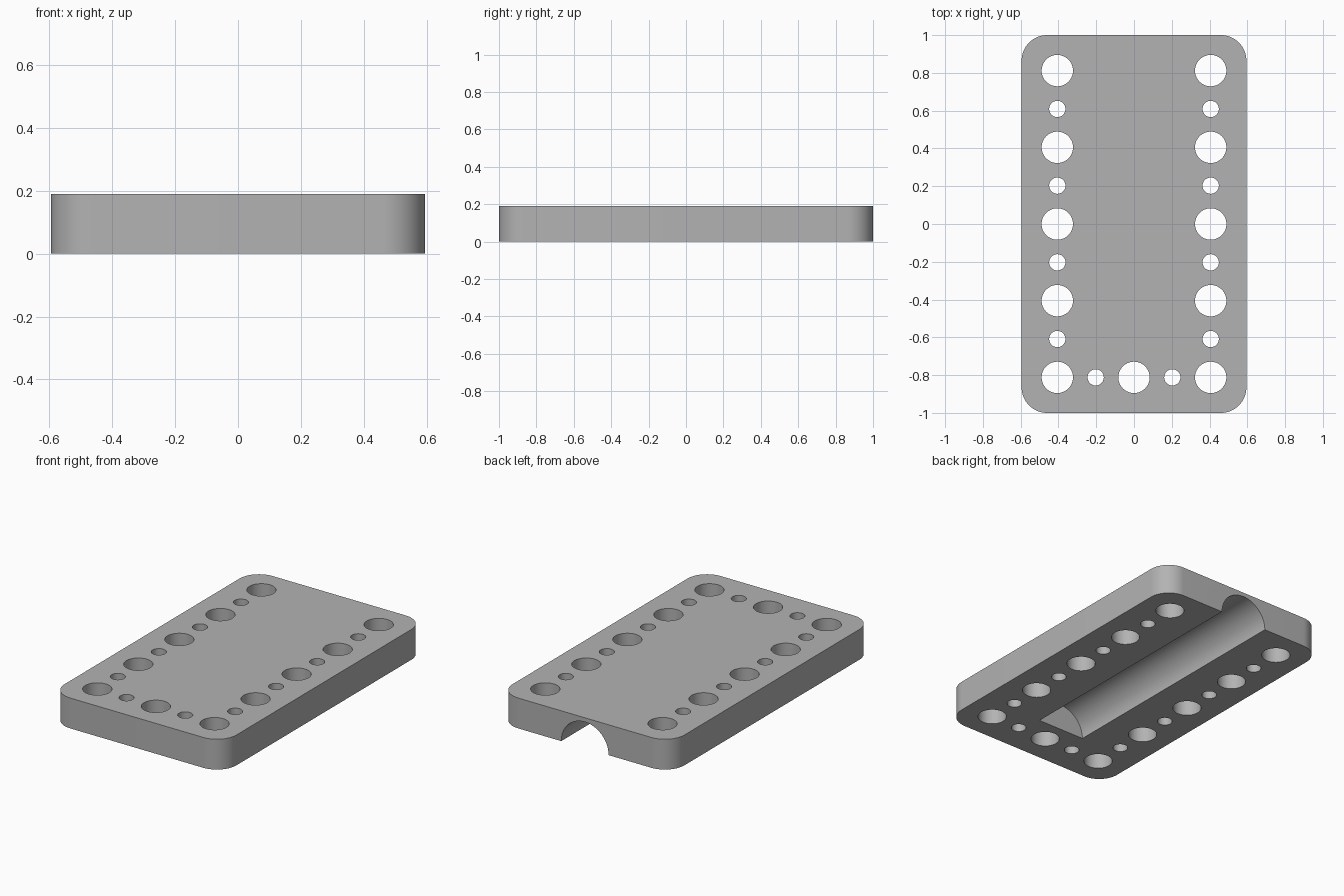
import bpy, bmesh
from math import pi, radians
from mathutils import Matrix, Vector

cube = bpy.data.objects.get("Cube")
if cube:
    bpy.data.objects.remove(cube, do_unlink=True)

HALF_W, HEIGHT, CORNER = 0.595, 0.19, 0.135
PITCH = 0.406
BIG_R, SMALL_R = 0.083, 0.043
GROOVE_R, GROOVE_FRONT = 0.164, -0.667

grey = bpy.data.materials.new("plain grey")
grey.use_nodes = True
colour = (0.45, 0.45, 0.45, 1)
grey.diffuse_color = colour
grey.node_tree.nodes["Principled BSDF"].inputs["Base Color"].default_value = colour


def make_object(name, bm):
    bmesh.ops.recalc_face_normals(bm, faces=bm.faces)
    mesh = bpy.data.meshes.new(name)
    bm.to_mesh(mesh)
    bm.free()
    obj = bpy.data.objects.new(name, mesh)
    mesh.materials.append(grey)
    bpy.context.collection.objects.link(obj)
    return obj


def add_cylinder(bm, radius, depth, matrix):
    bmesh.ops.create_cone(bm, cap_ends=True, segments=64, radius1=radius,
                          radius2=radius, depth=depth, matrix=matrix)


# Plate with rounded vertical corners
bm = bmesh.new()
bmesh.ops.create_cube(bm, size=1)
bmesh.ops.scale(bm, verts=bm.verts, vec=(2 * HALF_W, 2, HEIGHT))
bmesh.ops.translate(bm, verts=bm.verts, vec=(0, 0, HEIGHT / 2))
uprights = [e for e in bm.edges
            if abs(e.verts[0].co.z - e.verts[1].co.z) > HEIGHT / 2]
bmesh.ops.bevel(bm, geom=uprights, offset=CORNER, segments=16,
                profile=0.5, affect='EDGES')
plate = make_object("plate", bm)

# Through holes alternate large and small down both sides and along the front
spots = [(side * PITCH, i * PITCH / 2, i % 2)
         for side in (-1, 1) for i in range(-4, 5)]
spots += [(i * PITCH / 2, -2 * PITCH, i % 2) for i in (-1, 0, 1)]
bm = bmesh.new()
for x, y, small in spots:
    add_cylinder(bm, SMALL_R if small else BIG_R, 2 * HEIGHT,
                 Matrix.Translation((x, y, HEIGHT / 2)))
holes = make_object("hole_cutter", bm)

# Half-round channel underneath, open at the back
bm = bmesh.new()
length = 1.1 - GROOVE_FRONT
add_cylinder(bm, GROOVE_R, length,
             Matrix.Translation((0, GROOVE_FRONT + length / 2, 0))
             @ Matrix.Rotation(pi / 2, 4, 'X'))
channel = make_object("channel_cutter", bm)

# Cut the plate and discard the cutters
for cutter in (holes, channel):
    cutter.hide_render = True
    cut = plate.modifiers.new(cutter.name, 'BOOLEAN')
    cut.operation = 'DIFFERENCE'
    cut.solver = 'EXACT'
    cut.object = cutter

bpy.ops.object.select_all(action='DESELECT')
plate.select_set(True)
bpy.context.view_layer.objects.active = plate
for cutter in (holes, channel):
    bpy.ops.object.modifier_apply(modifier=cutter.name)
    bpy.data.objects.remove(cutter, do_unlink=True)

bpy.ops.object.shade_smooth_by_angle(angle=radians(30))
